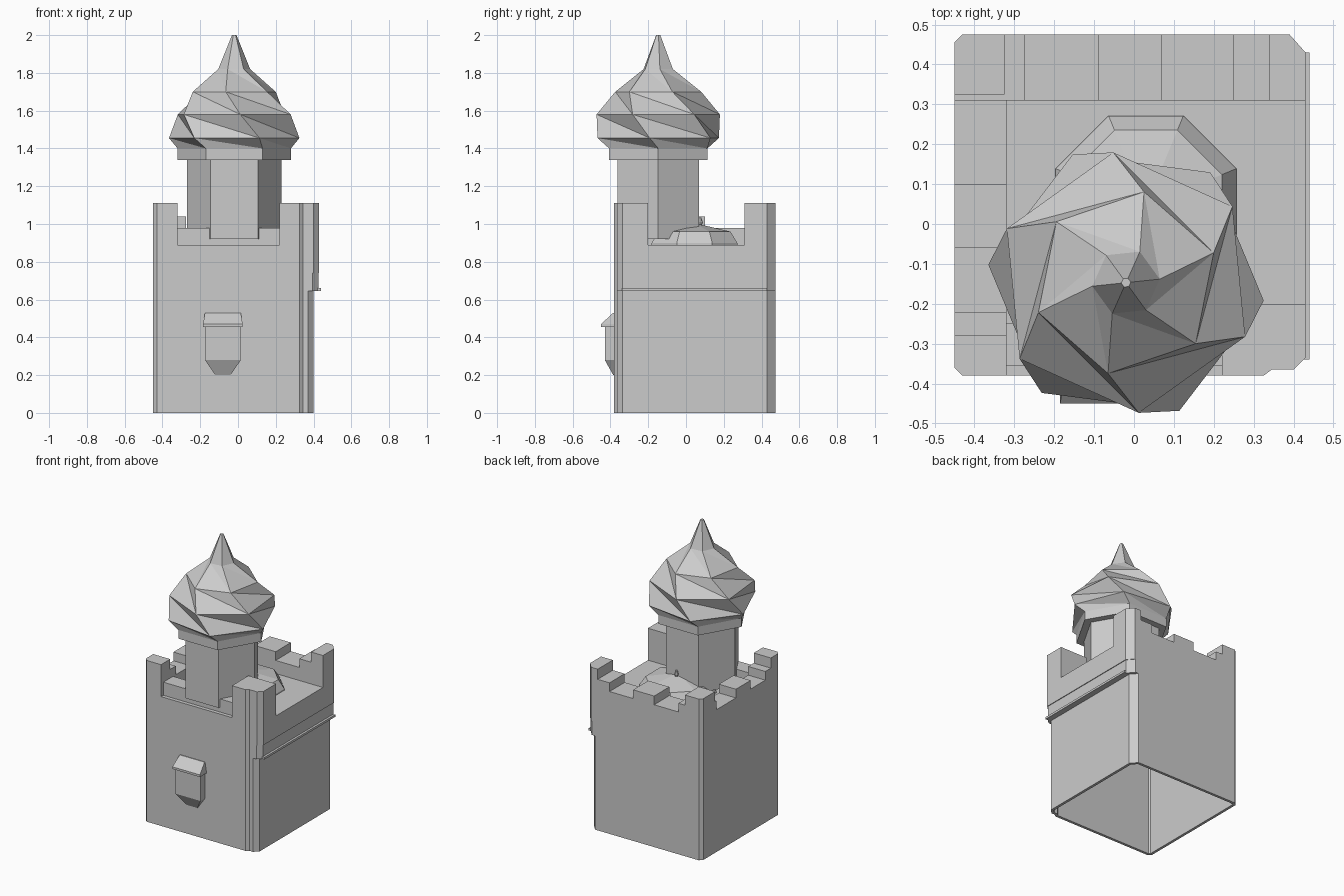
import bpy, bmesh
from math import cos, sin, pi, radians
from mathutils import Vector

if "Cube" in bpy.data.objects:
    bpy.data.objects.remove(bpy.data.objects["Cube"], do_unlink=True)

stone = bpy.data.materials.new("grey_stone")
stone.use_nodes = True
GREY = (0.6, 0.6, 0.6, 1)
stone.diffuse_color = GREY
stone.node_tree.nodes["Principled BSDF"].inputs["Base Color"].default_value = GREY


def finish(name, bm):
    bmesh.ops.recalc_face_normals(bm, faces=bm.faces)
    mesh = bpy.data.meshes.new(name)
    bm.to_mesh(mesh)
    bm.free()
    mesh.materials.append(stone)
    obj = bpy.data.objects.new(name, mesh)
    bpy.context.collection.objects.link(obj)
    return obj


def ring(center, radius, z, angle=0, sides=6):
    return [Vector((center[0] + radius * cos(radians(angle) + 2 * pi * k / sides),
                    center[1] + radius * sin(radians(angle) + 2 * pi * k / sides), z))
            for k in range(sides)]


def loft(rings, twisted=False):
    """Skin a stack of equal rings and cap both ends."""
    bm = bmesh.new()
    loops = [[bm.verts.new(p) for p in r] for r in rings]
    n = len(loops[0])
    for low, high in zip(loops, loops[1:]):
        for k in range(n):
            j = (k + 1) % n
            if twisted:
                bm.faces.new((low[k], low[j], high[k]))
                bm.faces.new((low[j], high[j], high[k]))
            else:
                bm.faces.new((low[k], low[j], high[j], high[k]))
    bm.faces.new(loops[0][::-1])
    bm.faces.new(loops[-1])
    bmesh.ops.recalc_face_normals(bm, faces=bm.faces)
    return bm


def plan(right):
    """Keep outline with chamfered corners and a stepped front corner."""
    return [(-0.45, -0.36), (-0.43, -0.38), (0.325, -0.38), (0.345, -0.365),
            (right - 0.03, -0.365), (right, -0.335), (right, 0.43),
            (right - 0.04, 0.475), (-0.43, 0.475), (-0.45, 0.455)]


def prism(points, z0, z1):
    return loft([[Vector((x, y, z)) for x, y in points] for z in (z0, z1)])


def block(name, x0, x1, y0, y1, z1, z0=0.87):
    """Part of the keep outline cut to a rectangle."""
    bm = prism(plan(0.43), z0, z1)
    for axis, low, high in ((0, x0, x1), (1, y0, y1)):
        for limit, sign in ((low, -1), (high, 1)):
            normal, point = Vector((0, 0, 0)), Vector((0, 0, 0))
            normal[axis], point[axis] = sign, limit
            bmesh.ops.bisect_plane(bm, geom=bm.verts[:] + bm.edges[:] + bm.faces[:],
                                   plane_co=point, plane_no=normal, clear_outer=True)
            open_edges = [e for e in bm.edges if e.is_boundary]
            if open_edges:
                bmesh.ops.holes_fill(bm, edges=open_edges)
    finish(name, bm)


# Hollow keep, open underneath
bm = prism(plan(0.40), 0, 0.7)
base = min(bm.faces, key=lambda f: f.calc_center_median().z)
bmesh.ops.inset_region(bm, faces=[base], thickness=0.02)
bmesh.ops.inset_region(bm, faces=[base], thickness=0.0005, depth=-0.63)
finish("keep_walls", bm)

# Overhanging upper storey with its moulding
finish("upper_storey", prism(plan(0.425), 0.645, 0.74))
finish("roof_deck", prism(plan(0.43), 0.74, 0.89))
block_edge = [(0.38, -0.34), (0.44, -0.34), (0.44, 0.43), (0.38, 0.43)]
finish("moulding", prism(block_edge, 0.645, 0.66))

# Parapets: low walls, mid merlons, steps and tall corners
LOW, MID, TALL = 0.98, 1.04, 1.11
W, E, S, N = -0.5, 0.5, -0.5, 0.5
block("back_parapet", W, E, 0.31, N, LOW)
block("back_merlon", -0.09, 0.07, 0.31, N, MID)
block("back_step_west", W, -0.275, 0.31, N, MID)
block("back_step_east", 0.25, E, 0.31, N, MID)
block("back_corner_west", W, -0.325, 0.325, N, TALL)
block("back_corner_east", 0.34, E, 0.31, N, TALL)
block("side_parapet", W, -0.32, S, N, LOW)
block("side_merlon", W, -0.32, -0.06, 0.10, MID)
block("side_step", W, -0.32, S, -0.22, MID)
block("front_corner_west", W, -0.32, S, -0.28, TALL)
block("front_corner_east", 0.22, E, S, -0.20, TALL)
block("front_parapet", -0.32, 0.22, -0.355, -0.25, LOW)

# Hexagonal turret with collar
AXIS = (-0.02, -0.147)
finish("turret", loft([ring(AXIS, 0.25, 0.92), ring(AXIS, 0.25, 1.34)]))
finish("turret_collar", loft([ring(AXIS, 0.30, 1.34), ring(AXIS, 0.30, 1.40)]))

# Twisted onion roof: radius, height, turn
ONION = [(0.30, 1.40, 0), (0.348, 1.455, -7.4), (0.328, 1.58, -24.4),
         (0.232, 1.70, -41.2), (0.085, 1.82, -54), (0.012, 2.0, -54)]
finish("onion_roof", loft([ring(AXIS, r, z, a) for r, z, a in ONION], twisted=True))

# Shallow octagonal roof cap with a small knob
CAP = (0.03, 0.045)
CAP_RINGS = [(0.245, 0.88), (0.245, 0.90), (0.206, 0.96), (0.02, 1.0)]
finish("roof_cap", loft([ring(CAP, r, z, 22.5, 8) for r, z in CAP_RINGS]))
finish("roof_knob", loft([ring((0.02, 0.075), r, z, 0, 8)
                          for r, z in ((0.006, 0.98), (0.014, 1.01), (0.006, 1.035))]))


def slab(x0, x1, y0, y1, z):
    return [Vector(p) for p in ((x0, y0, z), (x1, y0, z), (x1, y1, z), (x0, y1, z))]


# Bay on the front wall
WALL = -0.37
finish("front_bay", loft([slab(-0.12, -0.04, -0.385, WALL, 0.20),
                          slab(-0.175, 0.015, -0.43, WALL, 0.28),
                          slab(-0.175, 0.015, -0.43, WALL, 0.47)]))
finish("bay_roof", loft([slab(-0.185, 0.025, -0.45, WALL, 0.455),
                         slab(-0.185, 0.025, -0.45, WALL, 0.47),
                         slab(-0.175, 0.015, -0.385, WALL, 0.53)]))
